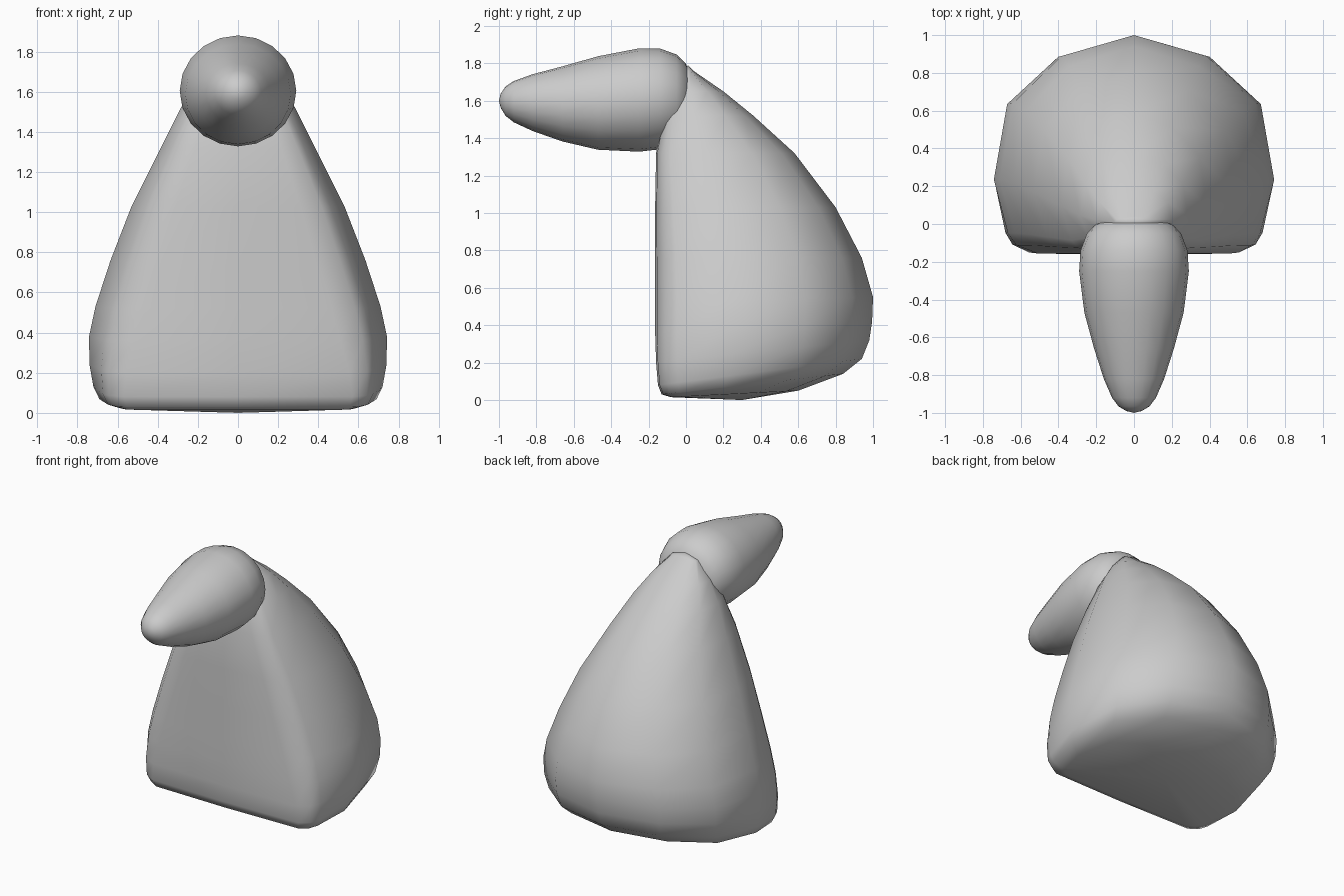
import bpy, bmesh, math

if "Cube" in bpy.data.objects:
    bpy.data.objects.remove(bpy.data.objects["Cube"])

grey = bpy.data.materials.new("plain grey")
grey.diffuse_color = (0.6, 0.6, 0.6, 1)
grey.use_nodes = True
grey.node_tree.nodes["Principled BSDF"].inputs["Base Color"].default_value = grey.diffuse_color


def loft(name, rings, start, end, angle):
    """Skin closed rings of points and close both ends to a pole."""
    bm = bmesh.new()
    loops = [[bm.verts.new(p) for p in ring] for ring in rings]
    n = len(loops[0])
    for a, b in zip(loops, loops[1:]):
        for i in range(n):
            j = (i + 1) % n
            bm.faces.new((a[i], a[j], b[j], b[i]))
    for loop, pole in ((loops[0], start), (loops[-1], end)):
        tip = bm.verts.new(pole)
        for i in range(n):
            bm.faces.new((loop[i], loop[(i + 1) % n], tip))
    bmesh.ops.recalc_face_normals(bm, faces=bm.faces)
    mesh = bpy.data.meshes.new(name)
    bm.to_mesh(mesh)
    bm.free()
    mesh.materials.append(grey)
    obj = bpy.data.objects.new(name, mesh)
    bpy.context.collection.objects.link(obj)
    bpy.context.view_layer.objects.active = obj
    obj.select_set(True)
    bpy.ops.object.shade_smooth_by_angle(angle=math.radians(angle))
    obj.select_set(False)


def body_ring(zf, zb, yf, yb, corner, width):
    """Flat front, rounded front corners, arched back, mirrored in x."""
    depth = yb - yf
    ys = yf + 0.345 * depth
    gap = width - corner
    half = [(0, yf), (corner, yf + 0.008 * depth),
            (corner + 0.48 * gap, yf + 0.045 * depth),
            (corner + 0.68 * gap, yf + 0.1 * depth), (width, ys),
            (0.905 * width, ys + 0.526 * (yb - ys)),
            (0.54 * width, ys + 0.855 * (yb - ys)), (0, yb)]
    outline = half + [(-x, y) for x, y in half[-2:0:-1]]
    return [(x, y, zf + (zb - zf) * (y - yf) / depth) for x, y in outline]


# Body: front height, back height, front y, back y, corner x, half width
body = [
    (0.015, 0.05, -0.08, 0.60, 0.50, 0.60),
    (0.03, 0.14, -0.13, 0.84, 0.555, 0.69),
    (0.08, 0.22, -0.15, 0.94, 0.57, 0.72),
    (0.20, 0.32, -0.16, 0.98, 0.555, 0.74),
    (0.36, 0.42, -0.165, 0.995, 0.51, 0.742),
    (0.52, 0.55, -0.165, 1.00, 0.465, 0.71),
    (0.76, 0.76, -0.165, 0.94, 0.39, 0.635),
    (1.03, 1.03, -0.165, 0.80, 0.31, 0.53),
    (1.32, 1.32, -0.16, 0.58, 0.215, 0.385),
    (1.52, 1.52, -0.12, 0.36, 0.15, 0.285),
    (1.65, 1.65, -0.07, 0.20, 0.10, 0.20),
    (1.76, 1.76, -0.01, 0.04, 0.05, 0.10),
]
loft("body", [body_ring(*r) for r in body], (0, 0.3, 0), (0, 0.01, 1.79), 60)

# Head: pointed egg lying along y, with y, radius, centre height
head = [
    (-0.99, 0.04, 1.60), (-0.965, 0.08, 1.598), (-0.92, 0.113, 1.595),
    (-0.82, 0.155, 1.59), (-0.66, 0.205, 1.583), (-0.47, 0.255, 1.588),
    (-0.25, 0.282, 1.604), (-0.14, 0.275, 1.61), (-0.05, 0.242, 1.61),
    (0.0, 0.195, 1.607), (0.03, 0.11, 1.605),
]
sides = 20
turns = [math.tau * i / sides for i in range(sides)]
loft("head", [[(1.03 * r * math.cos(t), y, z + 0.98 * r * math.sin(t)) for t in turns]
              for y, r, z in head], (0, -1, 1.6), (0, 0.04, 1.605), 80)
